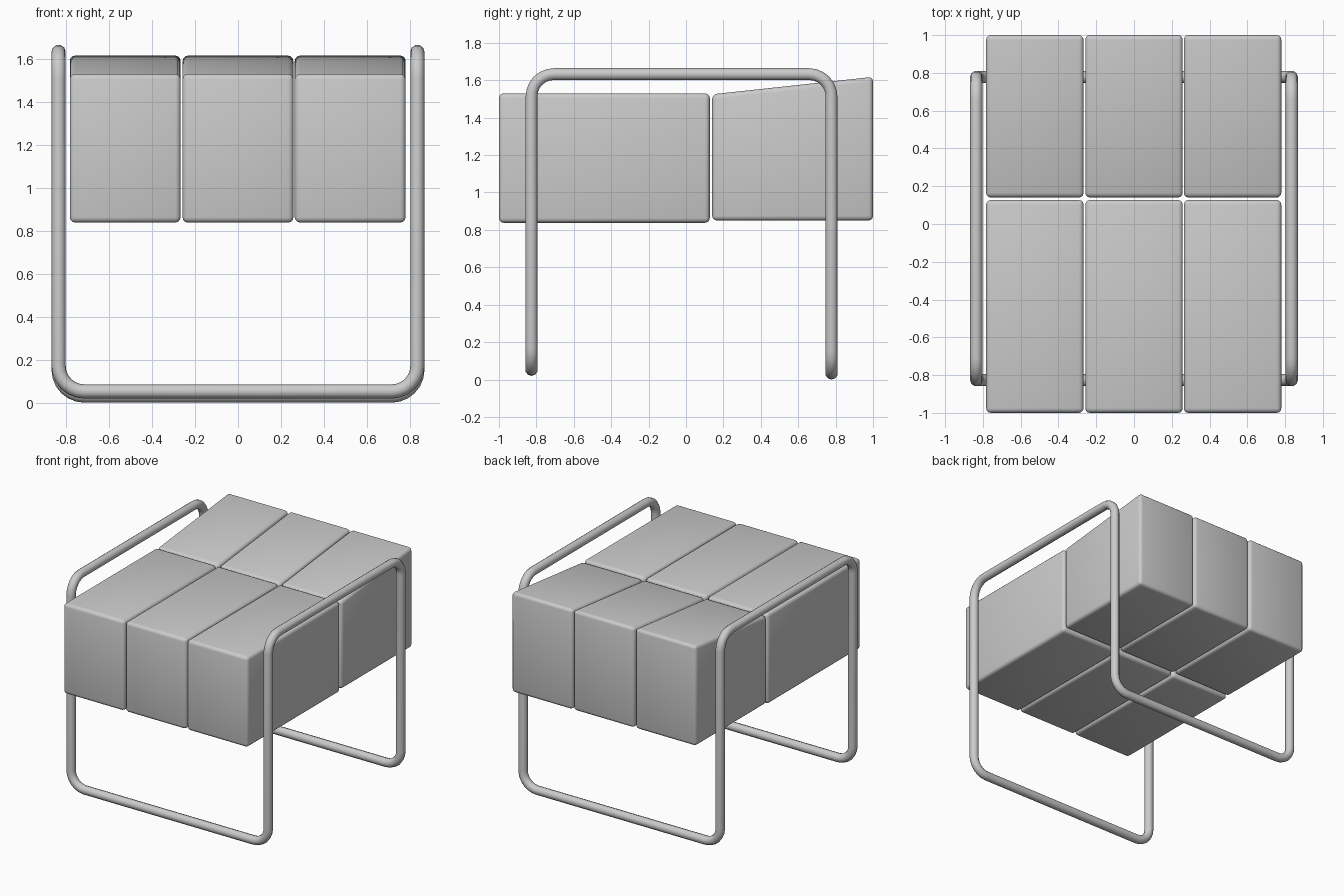
import bpy
import bmesh
import math
from mathutils import Vector

if "Cube" in bpy.data.objects:
    bpy.data.objects.remove(bpy.data.objects["Cube"], do_unlink=True)


def make_material(name, rgb):
    mat = bpy.data.materials.new(name)
    mat.use_nodes = True
    color = (*rgb, 1.0)
    mat.diffuse_color = color
    mat.node_tree.nodes["Principled BSDF"].inputs["Base Color"].default_value = color
    return mat


light_grey = make_material("light_grey", (0.6, 0.6, 0.6))


def fillet_loop(corners, radius, steps):
    """Closed path through the corners, each one rounded by an arc."""
    points = []
    count = len(corners)
    for i, corner in enumerate(corners):
        a = (corners[i - 1] - corner).normalized()
        b = (corners[(i + 1) % count] - corner).normalized()
        center = corner + (a + b) * radius
        for k in range(steps + 1):
            t = math.pi / 2 * k / steps
            points.append(center - radius * (b * math.cos(t) + a * math.sin(t)))
    return points


def cushion(name, x0, x1, y0, y1, z0, top_front, top_back):
    """Rounded block whose top may slope from front to back."""
    bm = bmesh.new()
    bmesh.ops.create_cube(bm, size=1)
    for v in bm.verts:
        back = v.co.y > 0
        top = top_back if back else top_front
        v.co = (x1 if v.co.x > 0 else x0, y1 if back else y0, top if v.co.z > 0 else z0)
    mesh = bpy.data.meshes.new(name)
    bm.to_mesh(mesh)
    bm.free()
    mesh.materials.append(light_grey)
    mesh.shade_smooth()
    obj = bpy.data.objects.new(name, mesh)
    bpy.context.collection.objects.link(obj)
    bevel = obj.modifiers.new("rounded_edges", "BEVEL")
    bevel.width = 0.025
    bevel.segments = 3


# Two rows of three cushions
for side, x in (("right", -0.525), ("middle", 0.0), ("left", 0.522)):
    cushion("front_cushion_" + side, x - 0.258, x + 0.258, -1.0, 0.127, 0.838, 1.53, 1.53)
    cushion("back_cushion_" + side, x - 0.258, x + 0.258, 0.14, 1.0, 0.85, 1.525, 1.618)

# Continuous bent tube: two floor runners, four legs, two arm rails
X, FRONT, BACK, TOP = 0.835, -0.826, 0.778, 1.633
FRONT_Z, BACK_Z = 0.052, 0.033
corners = [Vector(c) for c in (
    (-X, FRONT, FRONT_Z), (X, FRONT, FRONT_Z),
    (X, FRONT, TOP), (X, BACK, TOP),
    (X, BACK, BACK_Z), (-X, BACK, BACK_Z),
    (-X, BACK, TOP), (-X, FRONT, TOP))]
path = fillet_loop(corners, 0.12, 6)

curve = bpy.data.curves.new("tube_frame", "CURVE")
curve.dimensions = "3D"
curve.bevel_depth = 0.033
curve.bevel_resolution = 3
spline = curve.splines.new("POLY")
spline.points.add(len(path) - 1)
for point, co in zip(spline.points, path):
    point.co = (*co, 1.0)
spline.use_cyclic_u = True
spline.use_smooth = True
curve.materials.append(light_grey)
frame = bpy.data.objects.new("tube_frame", curve)
bpy.context.collection.objects.link(frame)
